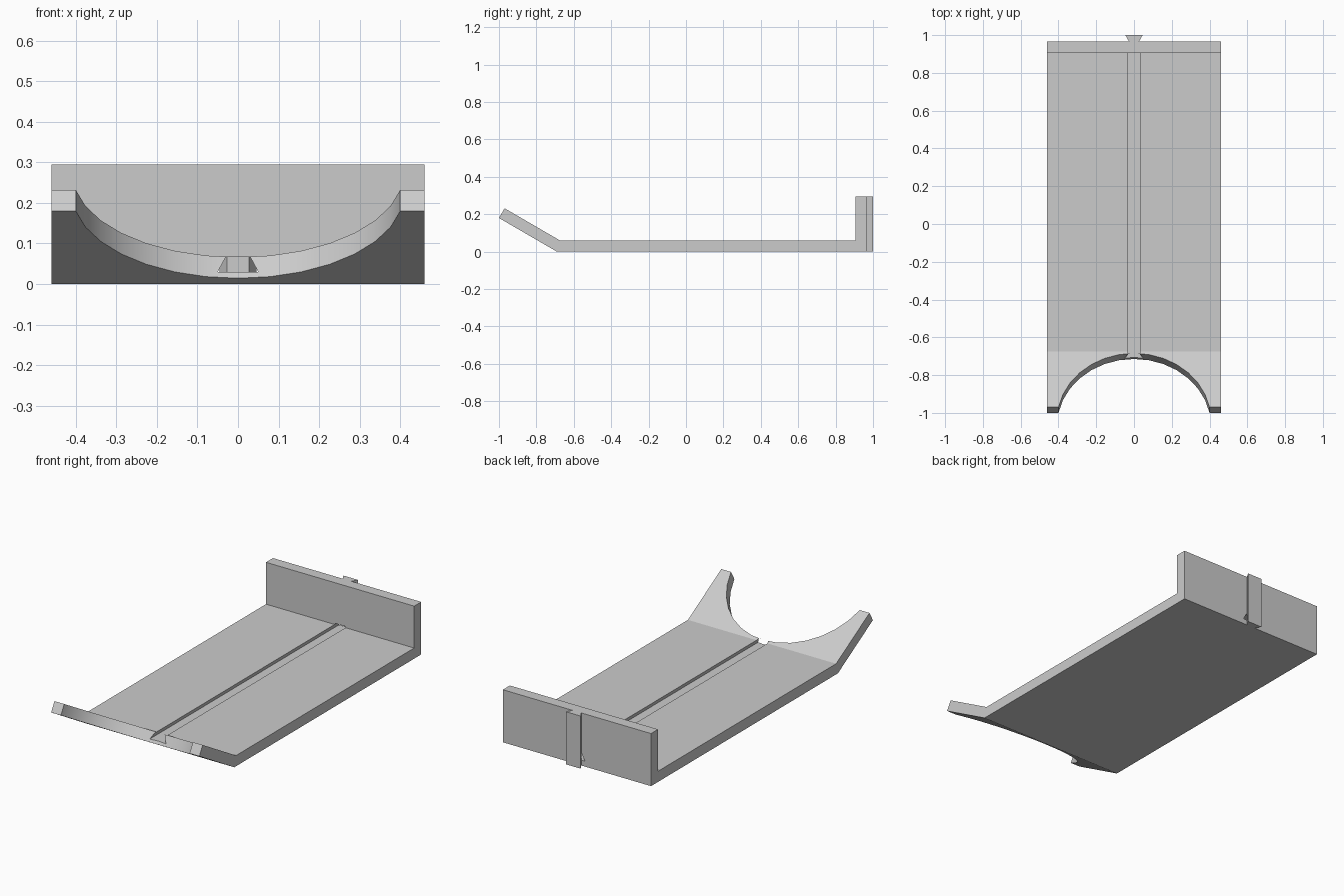
import bpy
import bmesh
import math
from mathutils import Matrix, Vector

cube = bpy.data.objects.get("Cube")
if cube:
    bpy.data.objects.remove(cube, do_unlink=True)

WIDTH, HEIGHT, THICK = 0.92, 0.295, 0.06
WALL_BACK = 0.967
SLOPE = math.radians(30)

grey = bpy.data.materials.new("plain grey")
grey.use_nodes = True
colour = (0.6, 0.6, 0.6, 1)
grey.diffuse_color = colour
grey.node_tree.nodes["Principled BSDF"].inputs["Base Color"].default_value = colour


def extrude_profile(name, points, direction):
    """Sweep a closed outline along a direction into a solid."""
    bm = bmesh.new()
    face = bm.faces.new([bm.verts.new(p) for p in points])
    result = bmesh.ops.extrude_face_region(bm, geom=[face])
    moved = [v for v in result["geom"] if isinstance(v, bmesh.types.BMVert)]
    bmesh.ops.translate(bm, verts=moved, vec=direction)
    bmesh.ops.recalc_face_normals(bm, faces=bm.faces)
    return make_object(name, bm)


def make_object(name, bm):
    mesh = bpy.data.meshes.new(name)
    bm.to_mesh(mesh)
    bm.free()
    mesh.materials.append(grey)
    obj = bpy.data.objects.new(name, mesh)
    bpy.context.collection.objects.link(obj)
    return obj


def cut(target, cutter):
    """Subtract a cutter, then discard it."""
    mod = target.modifiers.new("cut", "BOOLEAN")
    mod.operation = "DIFFERENCE"
    mod.solver = "EXACT"
    mod.object = cutter
    cutter.hide_render = True
    bpy.context.view_layer.objects.active = target
    bpy.ops.object.modifier_apply(modifier=mod.name)
    bpy.data.objects.remove(cutter, do_unlink=True)


# Tray: floor, raised back wall and sloping front lip in one side profile
side = [(-0.69, 0), (WALL_BACK, 0), (WALL_BACK, HEIGHT), (0.905, HEIGHT),
        (0.905, THICK), (-0.674, THICK), (-0.97, 0.232), (-1, 0.18)]
tray = extrude_profile("tray", [(-WIDTH / 2, y, z) for y, z in side], (WIDTH, 0, 0))

# Round notch, cut square to the sloping lip
bm = bmesh.new()
bmesh.ops.create_cone(bm, cap_ends=True, segments=32, radius1=0.407, radius2=0.407, depth=0.5)
centre = Vector((0, -0.97, 0.232)) + 0.077 * Vector((0, -math.cos(SLOPE), math.sin(SLOPE)))
bm.transform(Matrix.Translation(centre) @ Matrix.Rotation(-SLOPE, 4, "X"))
cut(tray, make_object("notch_cutter", bm))

# Dovetail groove along the floor and through the wall
groove = [(-0.05, 0.03), (0.05, 0.03), (0.03, 0.067), (-0.03, 0.067)]
cut(tray, extrude_profile("groove_cutter", [(x, -1.1, z) for x, z in groove], (0, 2.2, 0)))

# Dovetail tab on the back of the wall
outline = [(-0.027, WALL_BACK), (0.027, WALL_BACK), (0.046, 1), (-0.046, 1)]
extrude_profile("dovetail_tab", [(x, y, 0) for x, y in outline], (0, 0, HEIGHT))

# Smooth the notch while keeping the corners crisp
bpy.ops.object.select_all(action="DESELECT")
tray.select_set(True)
bpy.context.view_layer.objects.active = tray
bpy.ops.object.shade_smooth_by_angle(angle=math.radians(20))
